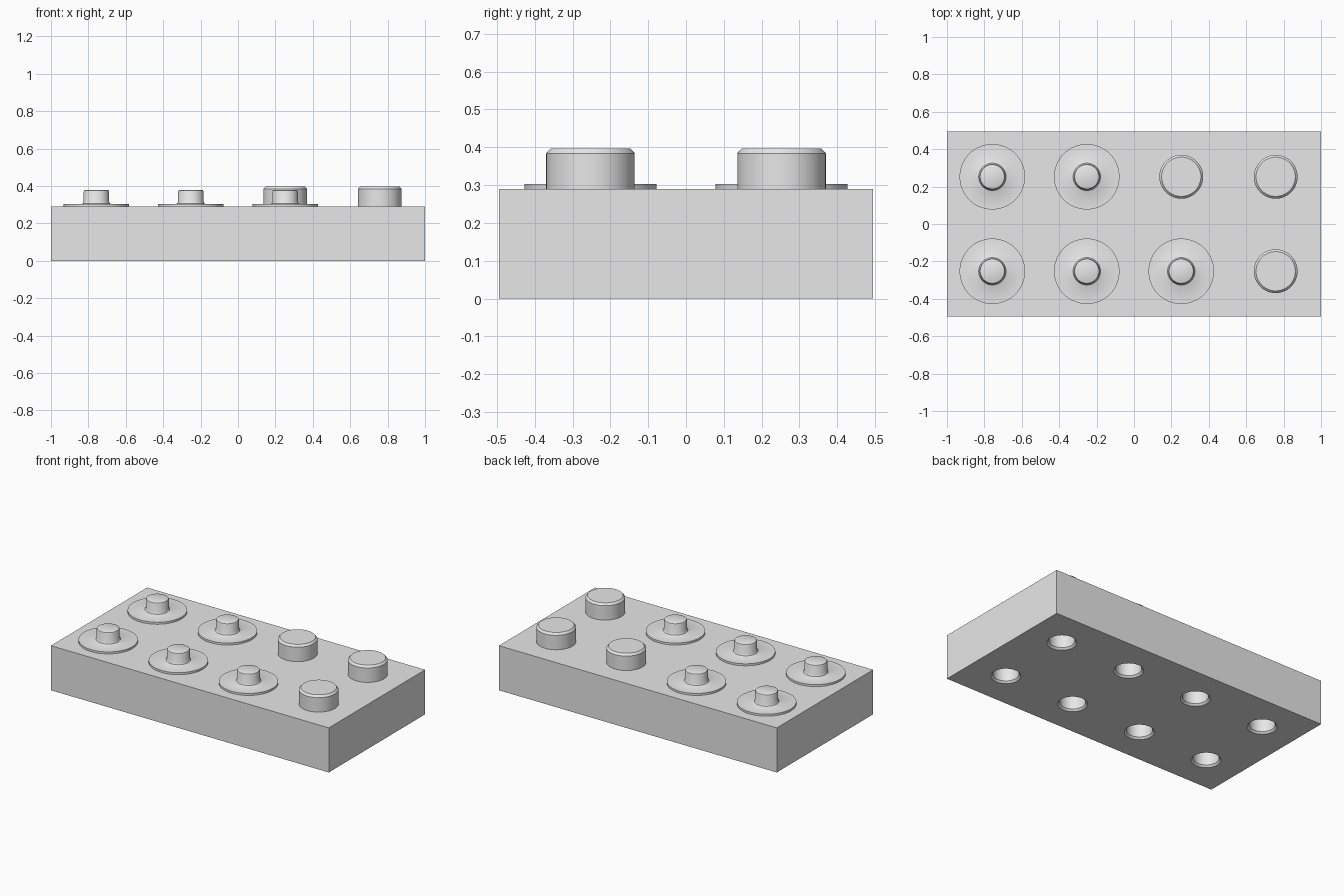
import bpy, bmesh, math
from mathutils import Vector

if "Cube" in bpy.data.objects:
    bpy.data.objects.remove(bpy.data.objects["Cube"], do_unlink=True)

grey = bpy.data.materials.new("light_grey")
grey.use_nodes = True
COLOUR = (0.8, 0.8, 0.8, 1)
grey.diffuse_color = COLOUR
grey.node_tree.nodes["Principled BSDF"].inputs["Base Color"].default_value = COLOUR

LENGTH, DEPTH, TOP = 2.0, 0.99, 0.29
PITCH = 0.505


def make_object(name, bm):
    bmesh.ops.recalc_face_normals(bm, faces=bm.faces)
    mesh = bpy.data.meshes.new(name)
    bm.to_mesh(mesh)
    bm.free()
    mesh.materials.append(grey)
    obj = bpy.data.objects.new(name, mesh)
    bpy.context.collection.objects.link(obj)
    return obj


def lathe(bm, profile, x, y, steps=64):
    """Spin a radius/height profile around the vertical line through x, y."""
    verts = [bm.verts.new((x + r, y, z)) for r, z in profile]
    edges = [bm.edges.new(pair) for pair in zip(verts, verts[1:])]
    bmesh.ops.spin(bm, geom=verts + edges, cent=Vector((x, y, 0)),
                   axis=(0, 0, 1), angle=math.tau, steps=steps)
    bmesh.ops.remove_doubles(bm, verts=bm.verts, dist=1e-5)


def select_only(obj):
    bpy.ops.object.select_all(action='DESELECT')
    obj.select_set(True)
    bpy.context.view_layer.objects.active = obj


def smooth(obj):
    select_only(obj)
    bpy.ops.object.shade_smooth_by_angle(angle=math.radians(30))


# Wide stud with a chamfered rim
WIDE = [(0, TOP - 0.01), (0.117, TOP - 0.01), (0.117, 0.384), (0.105, 0.397), (0, 0.397)]

# Thin washer with a narrow post, flared at its foot and rounded on top
NARROW = [(0, TOP - 0.01), (0.175, TOP - 0.01), (0.175, 0.303), (0.08, 0.303),
          (0.073, 0.307), (0.068, 0.316), (0.068, 0.37), (0.065, 0.377),
          (0.059, 0.38), (0, 0.38)]

# Socket with a countersunk mouth
SOCKET = [(0, -0.02), (0.087, -0.02), (0.087, 0), (0.076, 0.012), (0.076, 0.13), (0, 0.13)]

centres = [((col - 1.5) * PITCH, (row - 0.5) * PITCH, col, row)
           for row in range(2) for col in range(4)]

# Body block
bm = bmesh.new()
bmesh.ops.create_cube(bm, size=1)
bmesh.ops.scale(bm, vec=(LENGTH, DEPTH, TOP), verts=bm.verts)
bmesh.ops.translate(bm, vec=(0, 0, TOP / 2), verts=bm.verts)
body = make_object("body", bm)

# Sockets cut into the underside
bm = bmesh.new()
for x, y, col, row in centres:
    lathe(bm, SOCKET, x, y)
cutter = make_object("socket_cutter", bm)
cutter.hide_render = True
cut = body.modifiers.new("sockets", 'BOOLEAN')
cut.operation, cut.solver, cut.object = 'DIFFERENCE', 'EXACT', cutter
select_only(body)
bpy.ops.object.modifier_apply(modifier=cut.name)
bpy.data.objects.remove(cutter, do_unlink=True)
smooth(body)

# Studs and posts on top
for x, y, col, row in centres:
    wide = col == 3 or (col == 2 and row == 1)
    bm = bmesh.new()
    lathe(bm, WIDE if wide else NARROW, x, y)
    kind = "wide_stud" if wide else "washer_post"
    smooth(make_object(f"{kind}_{row + 1}_{col + 1}", bm))
